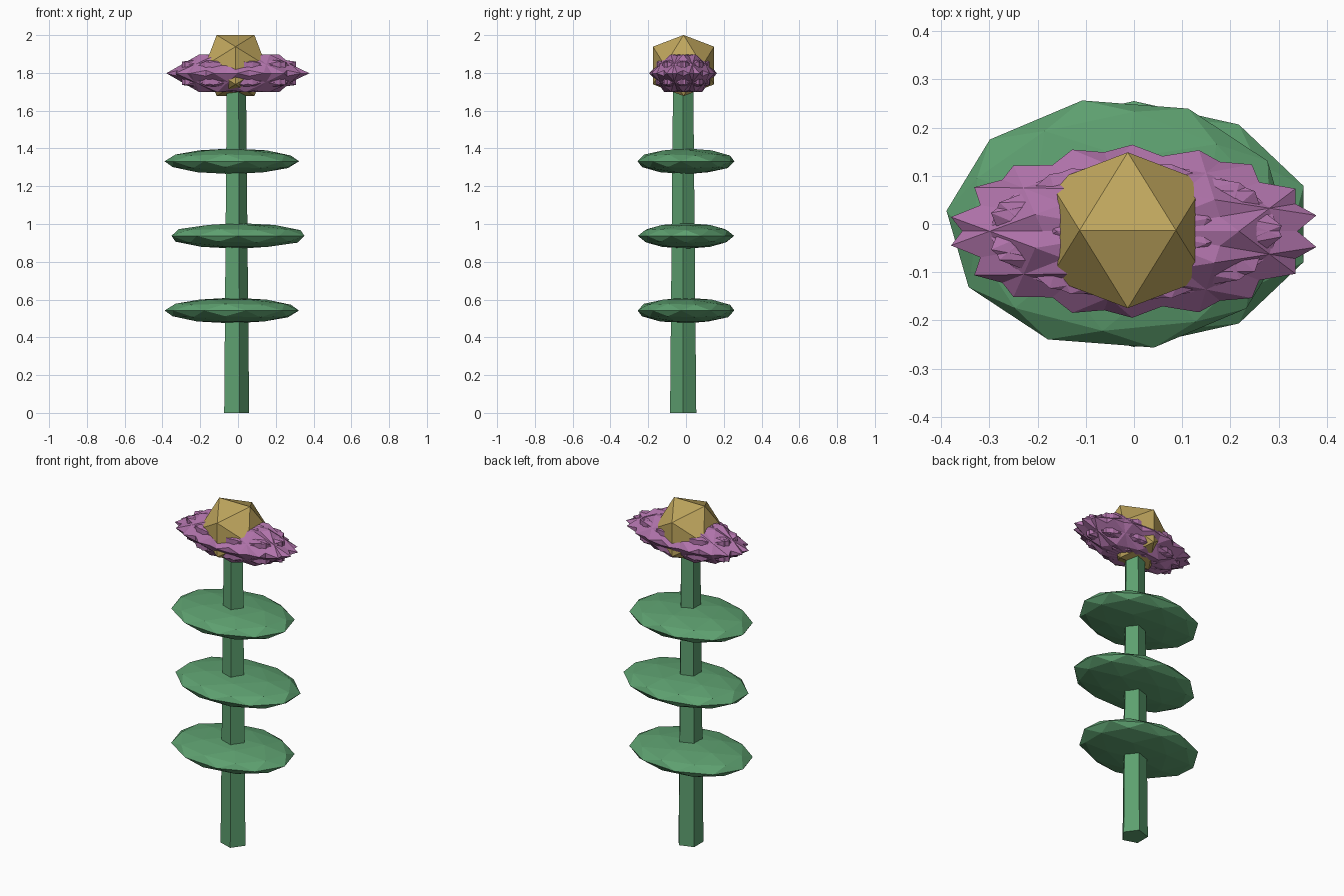
import bpy, bmesh, math
from mathutils import Matrix, Vector

if "Cube" in bpy.data.objects:
    bpy.data.objects.remove(bpy.data.objects["Cube"])

PHI = (1 + math.sqrt(5)) / 2


def material(name, rgb):
    m = bpy.data.materials.new(name)
    m.diffuse_color = (*rgb, 1)
    m.use_nodes = True
    m.node_tree.nodes["Principled BSDF"].inputs["Base Color"].default_value = m.diffuse_color
    return m


GREEN = material("leaf_green", (0.11, 0.35, 0.16))
PURPLE = material("petal_purple", (0.43, 0.17, 0.40))
GOLD = material("centre_gold", (0.52, 0.38, 0.11))


def finish(name, bm, mat):
    bmesh.ops.recalc_face_normals(bm, faces=bm.faces)
    me = bpy.data.meshes.new(name)
    bm.to_mesh(me)
    bm.free()
    me.materials.append(mat)
    ob = bpy.data.objects.new(name, me)
    bpy.context.collection.objects.link(ob)


def add_icosahedron(bm, matrix):
    """Unit icosahedron with an edge on top, along x."""
    k = 1 / math.hypot(1, PHI)
    verts = []
    for a in (-k, k):
        for b in (-k * PHI, k * PHI):
            for p in ((a, 0, b), (0, b, a), (b, a, 0)):
                verts.append(bm.verts.new(matrix @ Vector(p)))
    bmesh.ops.convex_hull(bm, input=verts)


# Stem: tapered five-sided post, one corner towards +x
bm = bmesh.new()
H = 1.78
bmesh.ops.create_cone(bm, cap_ends=True, segments=5, radius1=0.073, radius2=0.056, depth=H,
                      matrix=Matrix.Translation((-0.014, -0.015, H / 2)) @ Matrix.Rotation(-math.pi / 2, 4, 'Z'))
finish("stem", bm, GREEN)

# Leaves: three flattened faceted discs
for i, (x, z, rx, ry, turn) in enumerate([(-0.033, 0.542, 0.358, 0.262, 12),
                                          (0.0, 0.937, 0.37, 0.255, 0),
                                          (-0.033, 1.332, 0.358, 0.262, 12)]):
    bm = bmesh.new()
    bmesh.ops.create_icosphere(bm, subdivisions=2, radius=1,
                               matrix=Matrix.Translation((x, 0, z)) @ Matrix.Diagonal((rx, ry, 0.068, 1))
                               @ Matrix.Rotation(math.radians(turn), 4, 'Z'))
    finish(f"leaf_{i + 1}", bm, GREEN)

# Petals: icosahedra turned around the stem, squashed together into one oval
bm = bmesh.new()
N = 9
squash = Matrix.Translation((0, -0.015, 1.798)) @ Matrix.Diagonal((0.36, 0.168, 0.1176, 1))
for i in range(N):
    add_icosahedron(bm, squash @ Matrix.Rotation(2 * math.pi * i / N, 4, 'Z')
                    @ Matrix.Translation((0.08, 0, 0)))
finish("petals", bm, PURPLE)

# Flower centre
bm = bmesh.new()
add_icosahedron(bm, Matrix.Translation((-0.013, -0.013, 1.839)) @ Matrix.Scale(0.19, 4))
finish("flower_centre", bm, GOLD)
